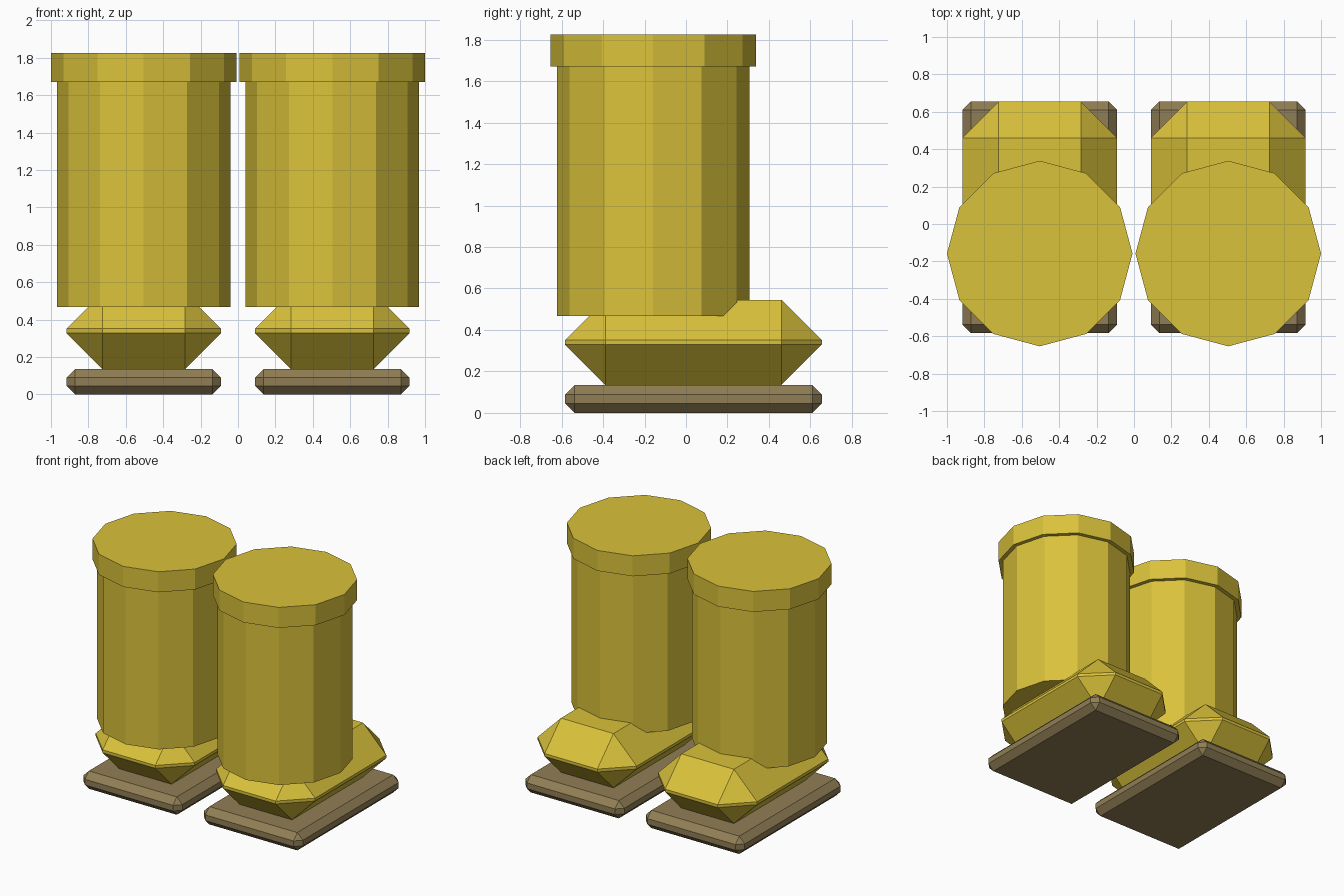
import bpy
import bmesh
from mathutils import Matrix, Vector

if "Cube" in bpy.data.objects:
    bpy.data.objects.remove(bpy.data.objects["Cube"])


def material(name, rgb):
    mat = bpy.data.materials.new(name)
    mat.diffuse_color = (*rgb, 1.0)
    mat.use_nodes = True
    mat.node_tree.nodes["Principled BSDF"].inputs["Base Color"].default_value = mat.diffuse_color
    return mat


YELLOW = material("yellow rubber", (0.70, 0.54, 0.043))
BROWN = material("brown sole", (0.28, 0.21, 0.09))


def finish(bm, name, mat):
    bmesh.ops.recalc_face_normals(bm, faces=bm.faces)
    mesh = bpy.data.meshes.new(name)
    bm.to_mesh(mesh)
    bm.free()
    mesh.materials.append(mat)
    obj = bpy.data.objects.new(name, mesh)
    bpy.context.collection.objects.link(obj)


def chamfered_box(name, mat, low, high, width):
    low, high = Vector(low), Vector(high)
    bm = bmesh.new()
    bmesh.ops.create_cube(bm, size=1.0)
    bmesh.ops.scale(bm, vec=high - low, verts=bm.verts)
    bmesh.ops.translate(bm, vec=(low + high) / 2, verts=bm.verts)
    bmesh.ops.bevel(bm, geom=bm.edges[:], offset=width, segments=1,
                    profile=0.5, affect='EDGES')
    finish(bm, name, mat)


def cylinder(name, mat, x, y, radius, z0, z1):
    bm = bmesh.new()
    bmesh.ops.create_cone(bm, cap_ends=True, segments=12, radius1=radius,
                          radius2=radius, depth=z1 - z0,
                          matrix=Matrix.Translation((x, y, (z0 + z1) / 2)))
    finish(bm, name, mat)


for side, cx in (("left", -0.504), ("right", 0.504)):
    # flat sole and chunky faceted foot
    chamfered_box(f"{side}_sole", BROWN, (cx - 0.414, -0.583, 0),
                  (cx + 0.414, 0.655, 0.135), 0.046)
    chamfered_box(f"{side}_foot", YELLOW, (cx - 0.414, -0.583, 0.135),
                  (cx + 0.414, 0.655, 0.545), 0.194)
    # boot shaft and its wider rim
    cylinder(f"{side}_shaft", YELLOW, cx, -0.158, 0.465, 0.467, 1.70)
    cylinder(f"{side}_rim", YELLOW, cx, -0.158, 0.496, 1.67, 1.825)
